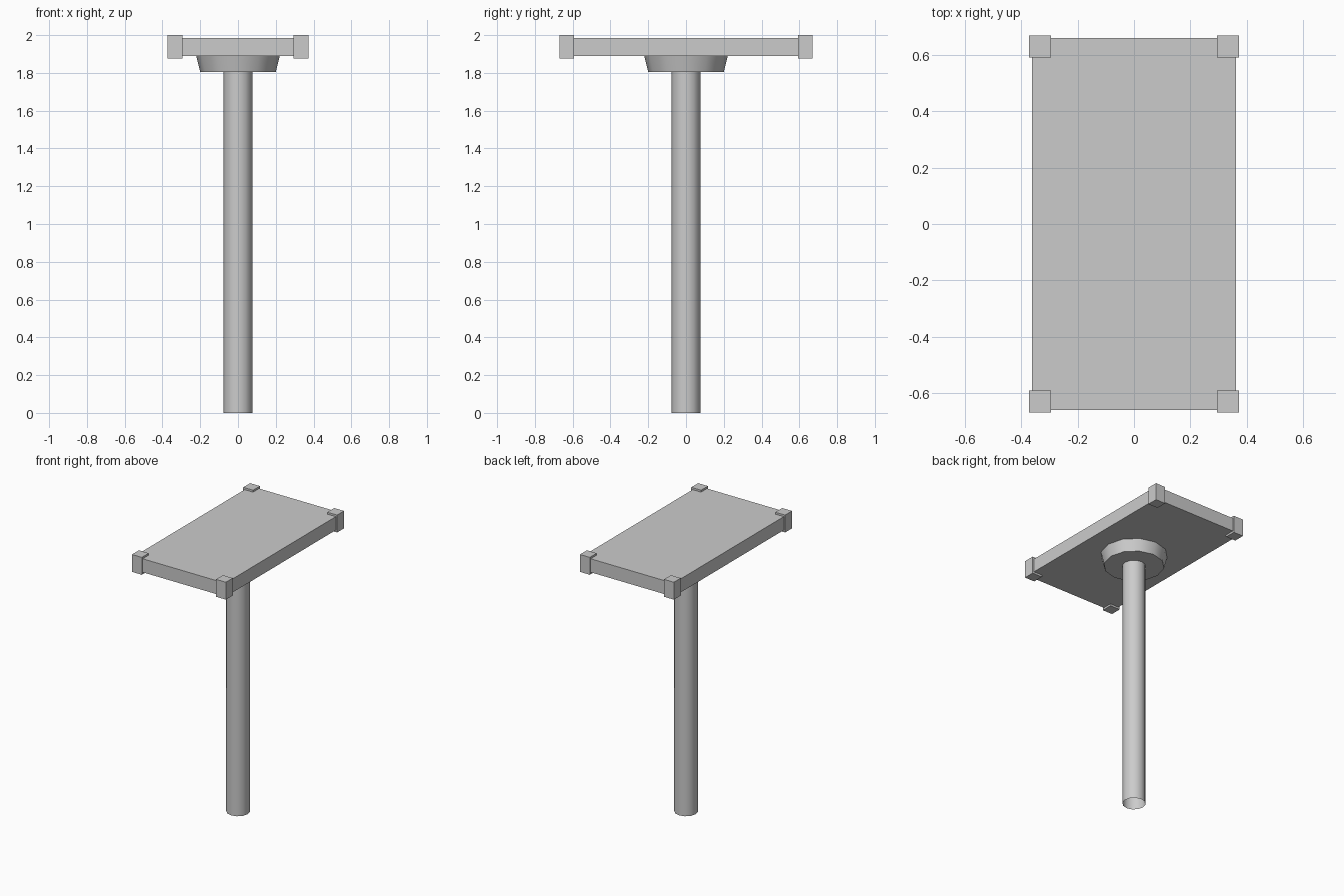
import bpy
import bmesh
import math
from mathutils import Matrix, Vector

cube = bpy.data.objects.get("Cube")
if cube:
    bpy.data.objects.remove(cube, do_unlink=True)

grey = bpy.data.materials.new("plain grey")
grey.use_nodes = True
color = (0.6, 0.6, 0.6, 1.0)
grey.diffuse_color = color
grey.node_tree.nodes["Principled BSDF"].inputs["Base Color"].default_value = color


def add_object(name, bm):
    mesh = bpy.data.meshes.new(name)
    bm.to_mesh(mesh)
    bm.free()
    mesh.materials.append(grey)
    obj = bpy.data.objects.new(name, mesh)
    bpy.context.collection.objects.link(obj)
    return obj


def box(name, center, size):
    bm = bmesh.new()
    bmesh.ops.create_cube(bm, size=1)
    bmesh.ops.scale(bm, vec=size, verts=bm.verts)
    bmesh.ops.translate(bm, vec=center, verts=bm.verts)
    return add_object(name, bm)


def round_part(name, low_z, high_z, low_radius, high_radius, capped):
    bm = bmesh.new()
    bmesh.ops.create_cone(
        bm, segments=12, cap_ends=capped, radius1=low_radius,
        radius2=high_radius, depth=high_z - low_z,
        matrix=Matrix.Translation((0, 0, (low_z + high_z) / 2)))
    obj = add_object(name, bm)
    bpy.ops.object.select_all(action="DESELECT")
    obj.select_set(True)
    bpy.context.view_layer.objects.active = obj
    bpy.ops.object.shade_smooth_by_angle(angle=math.radians(40))
    return obj


# Hollow post, open at the foot, and the flared collar under the top
round_part("post", 0, 1.81, 0.077, 0.077, False)
round_part("collar", 1.805, 1.89, 0.2, 0.221, True)

# Flat top with a block around each corner
box("table_top", (0, 0, 1.9375), (0.724, 1.32, 0.097))
for side, sx in (("right", -1), ("left", 1)):
    for end, sy in (("front", -1), ("back", 1)):
        box(f"{end}_{side}_corner_block",
            Vector((sx * 0.334, sy * 0.631, 1.9375)), (0.078, 0.078, 0.125))
